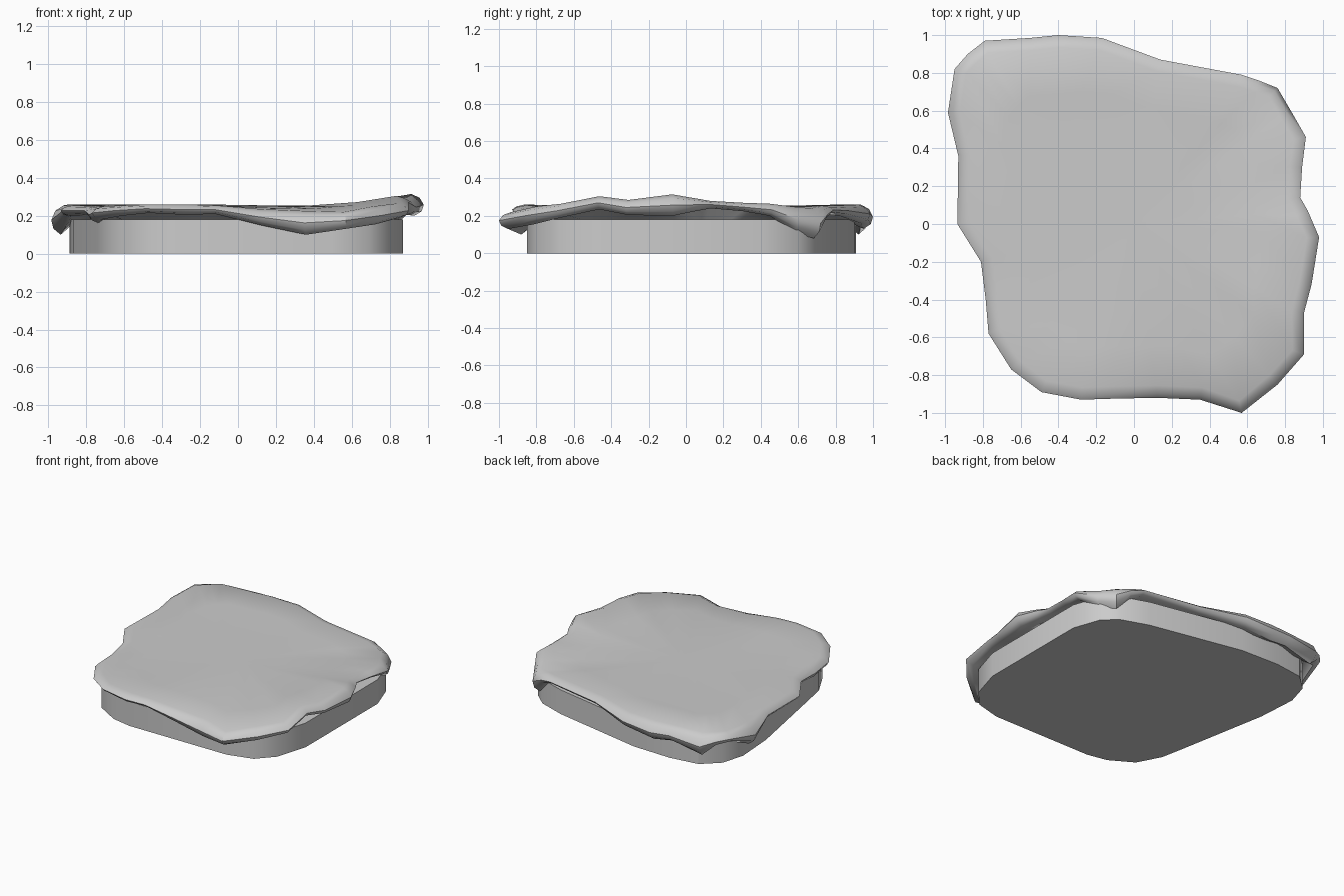
import bpy, bmesh
from mathutils import Vector

if "Cube" in bpy.data.objects:
    bpy.data.objects.remove(bpy.data.objects["Cube"])

# Wavy lid outline, counter-clockwise: x, y, rim top z, rim bottom z
LID = [
    (-.77, -.58, .25, .18), (-.65, -.77, .255, .20), (-.49, -.89, .26, .215),
    (-.28, -.93, .26, .205), (-.12, -.925, .255, .21), (.12, -.92, .235, .15),
    (.35, -.93, .225, .10), (.57, -1.0, .22, .13), (.76, -.85, .25, .155),
    (.90, -.69, .265, .19), (.90, -.47, .305, .235), (.94, -.32, .285, .205),
    (.98, -.07, .315, .20), (.92, .07, .295, .225), (.88, .14, .28, .24),
    (.89, .30, .27, .225), (.91, .46, .265, .20), (.83, .60, .25, .11),
    (.76, .72, .24, .08), (.66, .76, .25, .17), (.57, .79, .255, .21),
    (.14, .87, .255, .20), (-.17, .985, .26, .16), (-.40, 1.0, .26, .13),
    (-.55, .985, .26, .15), (-.79, .97, .26, .10), (-.88, .90, .26, .17),
    (-.95, .82, .26, .19), (-.985, .59, .255, .10), (-.93, .36, .255, .19),
    (-.935, 0, .255, .20), (-.81, -.20, .25, .205), (-.785, -.40, .25, .16),
]

# Base slab outline, counter-clockwise
BASE = [
    (-.45, -.82), (-.30, -.85), (.50, -.85), (.69, -.80), (.80, -.68),
    (.87, -.45), (.87, .40), (.80, .60), (.70, .69), (.50, .76),
    (-.20, .90), (-.50, .91), (-.72, .88), (-.84, .77), (-.89, .60),
    (-.87, .30), (-.74, -.40), (-.71, -.55), (-.62, -.72),
]


def loft(name, rings, angle):
    """Skin a stack of equal rings (bottom to top) and cap both ends with fans."""
    bm = bmesh.new()
    loops = [[bm.verts.new(p) for p in ring] for ring in rings]
    n = len(rings[0])
    for low, high in zip(loops, loops[1:]):
        for i in range(n):
            j = (i + 1) % n
            bm.faces.new((low[i], low[j], high[j], high[i]))
    for loop in (loops[0], loops[-1]):
        mid = bm.verts.new(sum((v.co for v in loop), Vector()) / n)
        for i in range(n):
            bm.faces.new((loop[i], loop[(i + 1) % n], mid))
    bmesh.ops.recalc_face_normals(bm, faces=bm.faces)
    mesh = bpy.data.meshes.new(name)
    bm.to_mesh(mesh)
    bm.free()
    obj = bpy.data.objects.new(name, mesh)
    bpy.context.collection.objects.link(obj)
    bpy.ops.object.select_all(action='DESELECT')
    obj.select_set(True)
    bpy.context.view_layer.objects.active = obj
    bpy.ops.object.shade_smooth_by_angle(angle=angle)
    return obj


def inward(pts, i):
    """Unit direction into a counter-clockwise outline at point i."""
    a, b = pts[i - 1], pts[(i + 1) % len(pts)]
    return Vector((a[1] - b[1], b[0] - a[0])).normalized()


def lid_ring(inset, height):
    ring = []
    for i, (x, y, top, bottom) in enumerate(LID):
        p = Vector((x, y)) + inward(LID, i) * inset
        ring.append((p.x, p.y, height(top, bottom)))
    return ring


def scaled_ring(k, height):
    return [(x * k, y * k, height(t, b)) for x, y, t, b in LID]


# Straight-sided base
loft("base_slab", [[(x, y, z) for x, y in BASE] for z in (0, .18)], .6)

# Draped top with a rounded, rising and falling rim
loft("wavy_top", [
    scaled_ring(.78, lambda t, b: .175),
    lid_ring(.13, lambda t, b: max(b + .015, .17)),
    lid_ring(.05, lambda t, b: b),
    lid_ring(.012, lambda t, b: b + (t - b) * .2),
    lid_ring(0, lambda t, b: b + (t - b) * .5),
    lid_ring(.022, lambda t, b: b + (t - b) * .82),
    lid_ring(.065, lambda t, b: t),
    scaled_ring(.7, lambda t, b: .25 + (t - .25) * .4),
    scaled_ring(.35, lambda t, b: .25),
], .75)
